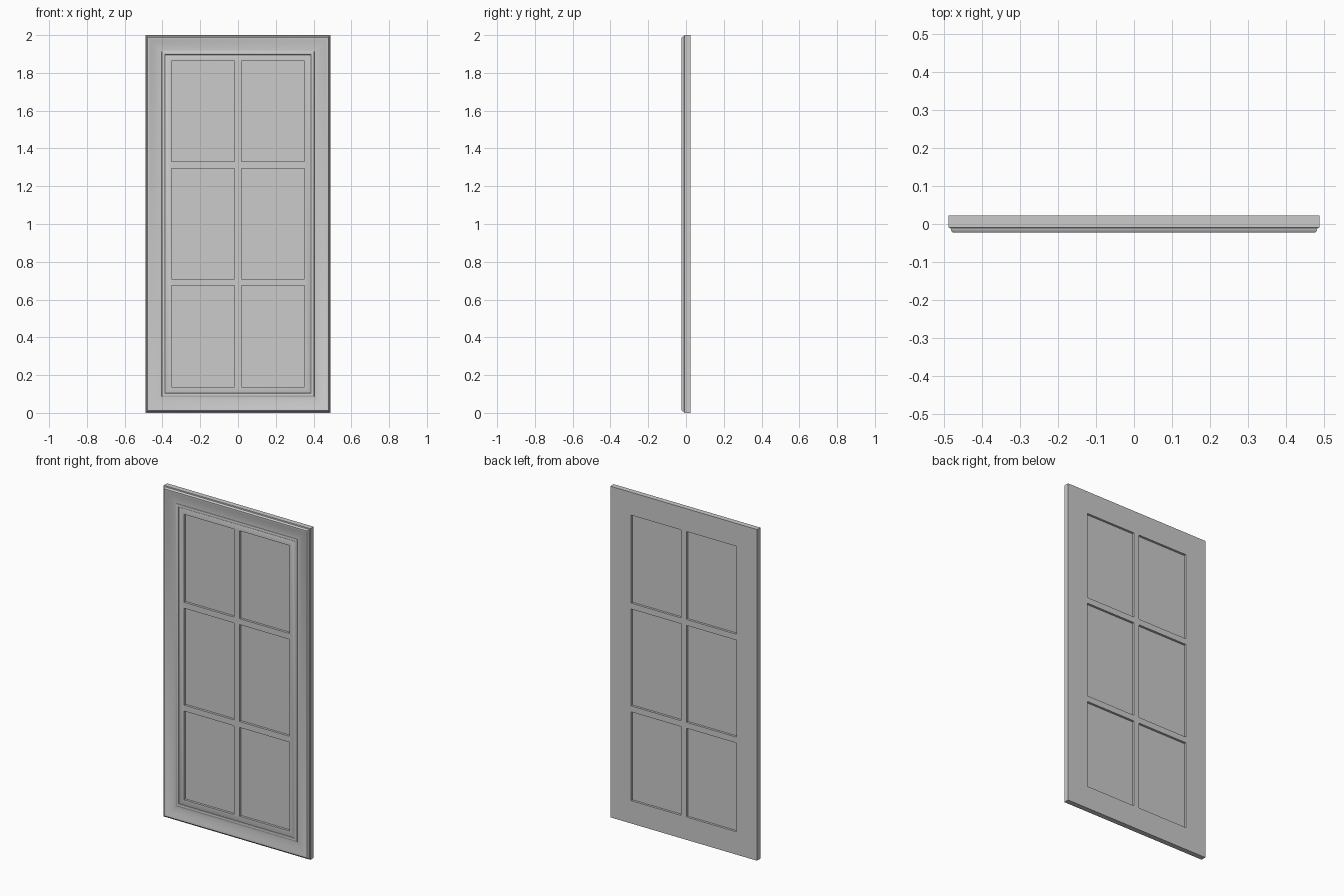
import bpy, bmesh, math

if "Cube" in bpy.data.objects:
    bpy.data.objects.remove(bpy.data.objects["Cube"])

W, H = 0.49, 2.0            # half width, full height
BACK, FLAT = 0.0225, -0.011  # back plane, flat inner front plane
RIM = 0.138                 # frame width
BAR = 0.018                 # half width of glazing bars


def finish(bm, name):
    bmesh.ops.recalc_face_normals(bm, faces=bm.faces)
    me = bpy.data.meshes.new(name)
    bm.to_mesh(me)
    bm.free()
    ob = bpy.data.objects.new(name, me)
    bpy.context.collection.objects.link(ob)
    return ob


def box(name, x0, x1, y0, y1, z0, z1):
    bm = bmesh.new()
    bmesh.ops.create_cube(bm, size=1)
    for v in bm.verts:
        v.co = (x0 if v.co.x < 0 else x1,
                y0 if v.co.y < 0 else y1,
                z0 if v.co.z < 0 else z1)
    return finish(bm, name)


# moulding section: (inset from outer edge, y)
profile = [(0, BACK), (0, -0.009), (0.006, -0.011), (0.007, -0.015),
           (0.009, -0.020), (0.012, -0.0225), (0.016, -0.0225)]
# hollow sweeping inward from the raised rim
for i in range(1, 9):
    t = i / 8
    profile.append((0.016 + 0.066 * t, -0.0225 + 0.0135 * math.sin(t * math.pi / 2)))
# small bead, then flat inner border
for i in range(7):
    a = math.pi * i / 6
    profile.append((0.095 - 0.009 * math.cos(a), -0.010 - 0.005 * math.sin(a)))
profile += [(0.106, FLAT), (RIM, FLAT), (RIM, BACK)]

# mitred frame: section carried round four corners
bm = bmesh.new()
rings = []
for d, y in profile:
    rings.append([bm.verts.new(c) for c in (
        (-W + d, y, d), (W - d, y, d), (W - d, y, H - d), (-W + d, y, H - d))])
for k in range(len(rings)):
    a, b = rings[k], rings[(k + 1) % len(rings)]
    for i in range(4):
        j = (i + 1) % 4
        bm.faces.new((a[i], a[j], b[j], b[i]))
frame = finish(bm, "door_frame")
bpy.context.view_layer.objects.active = frame
frame.select_set(True)
bpy.ops.object.shade_smooth_by_angle(angle=math.radians(30))

# glazing bars, flush with the frame
ix = W - RIM
box("vertical_bar", -BAR, BAR, FLAT, BACK, RIM, H - RIM)
for i, z in enumerate((0.692, 1.313)):
    for side, (x0, x1) in (("left", (-ix, -BAR)), ("right", (BAR, ix))):
        box(f"cross_bar_{side}_{i + 1}", x0, x1, FLAT, BACK, z - BAR, z + BAR)

# glass panes set mid-depth
levels = [(RIM, 0.692 - BAR), (0.692 + BAR, 1.313 - BAR), (1.313 + BAR, H - RIM)]
for i, (z0, z1) in enumerate(levels):
    for side, (x0, x1) in (("left", (-ix, -BAR)), ("right", (BAR, ix))):
        box(f"pane_{side}_{i + 1}", x0, x1, 0.003, 0.009, z0, z1)
